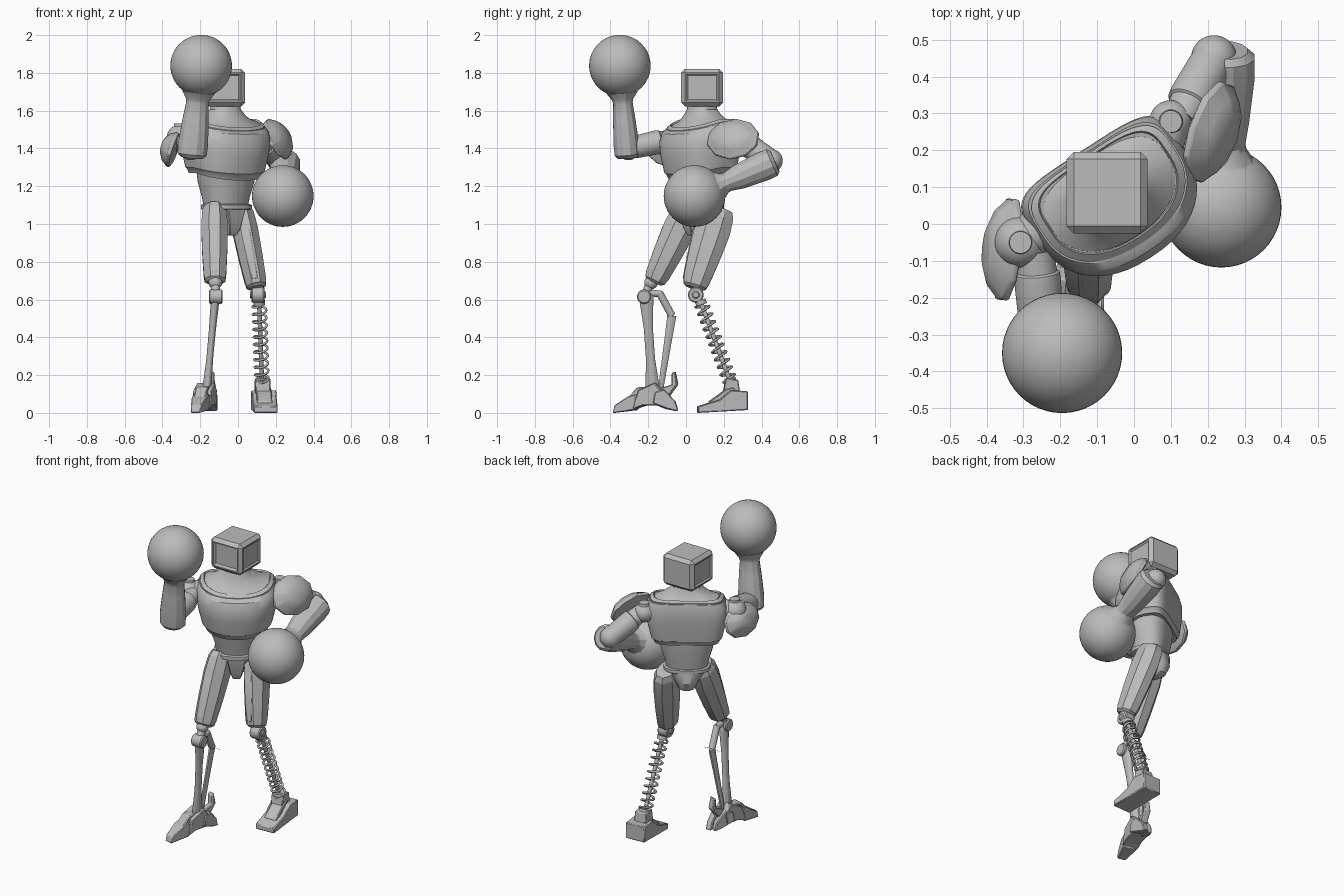
import bpy, bmesh, math
from mathutils import Vector, Matrix

cube = bpy.data.objects.get("Cube")
if cube:
    bpy.data.objects.remove(cube, do_unlink=True)

grey = bpy.data.materials.new("plain grey")
grey.use_nodes = True
grey.diffuse_color = (0.5, 0.5, 0.5, 1)
grey.node_tree.nodes["Principled BSDF"].inputs["Base Color"].default_value = (0.5, 0.5, 0.5, 1)


def finish(name, bm, bevel=0, angle=32):
    bmesh.ops.recalc_face_normals(bm, faces=bm.faces)
    mesh = bpy.data.meshes.new(name)
    bm.to_mesh(mesh)
    bm.free()
    mesh.materials.append(grey)
    ob = bpy.data.objects.new(name, mesh)
    bpy.context.collection.objects.link(ob)
    if bevel:
        mod = ob.modifiers.new("soft edges", 'BEVEL')
        mod.width, mod.segments = bevel, 1
    bpy.ops.object.select_all(action='DESELECT')
    ob.select_set(True)
    bpy.context.view_layer.objects.active = ob
    bpy.ops.object.shade_smooth_by_angle(angle=math.radians(angle))


def loft(name, rings, bevel=0, angle=32):
    """Skin closed rings of points and cap both ends."""
    bm = bmesh.new()
    loops = [[bm.verts.new(p) for p in ring] for ring in rings]
    n = len(loops[0])
    for a, b in zip(loops, loops[1:]):
        for i in range(n):
            j = (i + 1) % n
            bm.faces.new((a[i], a[j], b[j], b[i]))
    bm.faces.new(loops[0])
    bm.faces.new(loops[-1])
    finish(name, bm, bevel, angle)


def limb(name, a, b, profile, n=24, side=(1, 0, 0), bevel=0, angle=32):
    """Tube from a to b; profile rows are (share of length, radius along side, other radius)."""
    a, b = Vector(a), Vector(b)
    d = (b - a).normalized()
    s = Vector(side)
    s = (s - d * s.dot(d)).normalized()
    o = d.cross(s)
    rings = []
    for t, rs, ro in profile:
        c = a.lerp(b, t)
        rings.append([c + s * rs * math.cos(w) + o * ro * math.sin(w)
                      for w in (2 * math.pi * (i + 0.5) / n for i in range(n))])
    loft(name, rings, bevel, angle)


def rod(name, a, b, r0, r1=None, n=20, bevel=0):
    r1 = r0 if r1 is None else r1
    side = (1, 0, 0) if abs(b[0] - a[0]) < 0.05 else (0, 1, 0)
    limb(name, a, b, [(0, r0, r0), (1, r1, r1)], n, side, bevel)


def pin(name, c, r, half):
    """Short hinge cylinder lying along x."""
    rod(name, (c[0] - half, c[1], c[2]), (c[0] + half, c[1], c[2]), r, bevel=0.006)


def ball(name, c, r):
    bm = bmesh.new()
    bmesh.ops.create_uvsphere(bm, u_segments=48, v_segments=24, radius=r,
                              matrix=Matrix.Translation(c))
    finish(name, bm)


def prism(name, outline, half, origin, turn=0, toe_scale=1):
    """Side outline (y, z) given width; front points may narrow."""
    m = Matrix.Translation(origin) @ Matrix.Rotation(math.radians(turn), 4, 'Z')
    front = min(y for y, z in outline)
    rings = []
    for s in (-1, 1):
        rings.append([m @ Vector((s * half * (toe_scale if y < front + 0.05 else 1), y, z))
                      for y, z in outline])
    loft(name, rings, 0.005)


# Torso, neck and pelvis share one turned frame
body = Matrix.Translation((-0.065, 0.083, 0)) @ Matrix.Rotation(math.radians(33), 4, 'Z')


def turned(name, rows, front_power=2.3, back_power=2.3, n=48):
    """Rows are (height, half width, front depth, back depth, front dip)."""
    rings = []
    for z, hw, fr, bk, dip in rows:
        ring = []
        for i in range(n):
            w = 2 * math.pi * i / n
            c, s = math.cos(w), math.sin(w)
            power = back_power if s > 0 else front_power
            x = math.copysign(abs(c) ** (2 / power), c) * hw
            y = math.copysign(abs(s) ** (2 / power), s) * (bk if s > 0 else fr)
            ring.append(body @ Vector((x, y, z + (dip * s if s < 0 else 0))))
        rings.append(ring)
    loft(name, rings)


turned("chest", [(1.275, .16, .13, .10, .04), (1.27, .188, .16, .115, .04), (1.295, .2, .175, .122, .035),
                 (1.30, .207, .182, .127, .035), (1.38, .226, .203, .135, .02), (1.45, .236, .206, .139, .02),
                 (1.50, .232, .188, .137, .025), (1.535, .216, .165, .128, .045)], 2.3, 4.5)
turned("collar", [(1.50, .212, .16, .122, .045), (1.543, .212, .16, .124, .048), (1.556, .192, .142, .115, .045),
                  (1.545, .188, .138, .112, .045)], 2.3, 4)
turned("neck", [(1.51, .189, .139, .113, .04), (1.546, .186, .136, .11, .04), (1.56, .14, .108, .096, .025),
                (1.58, .108, .09, .084, .012), (1.605, .08, .075, .072, 0), (1.65, .072, .068, .065, 0)], 2.2, 3)
turned("waist", [(1.08, .118, .10, .085, 0), (1.14, .128, .112, .092, 0),
                 (1.22, .152, .135, .105, 0), (1.31, .165, .15, .11, .02)], 2.2, 2.6)
turned("belt", [(1.075, .125, .105, .09, 0), (1.08, .135, .115, .095, 0),
                (1.10, .135, .115, .095, 0), (1.105, .125, .105, .09, 0)], 2.6, 2.6)
turned("pelvis", [(.95, .03, .03, .05, 0), (.965, .05, .04, .08, 0),
                  (1.02, .075, .06, .105, 0), (1.08, .115, .09, .095, 0)], 2.2)

# Tapered plate at the front of the pelvis
loft("front_plate", [[body @ Vector(p) for p in ((-w, y, z), (w, y, z), (w, y + .04, z), (-w, y + .04, z))]
                     for w, y, z in ((.022, -.075, .94), (.035, -.095, .98), (.055, -.112, 1.08))], 0.004)

# Boxy head with chamfered edges, sunken screen and shallow side panels
bm = bmesh.new()
bmesh.ops.create_cube(bm, size=1, matrix=Matrix.Translation((-.073, .085, 1.722))
                      @ Matrix.Diagonal((.22, .222, .198, 1)))
bmesh.ops.bevel(bm, geom=bm.edges[:], offset=.02, segments=1, affect='EDGES')
bm.normal_update()
for f in [f for f in bm.faces if f.calc_area() > .02 and abs(f.normal.z) < .5 and f.normal.y < .5]:
    deep = .015 if f.normal.y < -.5 else .008
    bmesh.ops.inset_individual(bm, faces=[f], thickness=.01, depth=0)
    bmesh.ops.inset_individual(bm, faces=[f], thickness=.012, depth=-deep)
finish("head", bm, angle=12)

# Arms: shoulder, upper arm, forearm and round fist
ARMS = {
    "right": dict(shoulder=(-.308, -.05, 1.455), root=(-.268, -.07, 1.45), elbow=(-.25, -.305, 1.40),
                  low=(-.243, -.312, 1.37), fist=(-.195, -.35, 1.838), socket=(-.2, .02, 1.46), size=(.145, .10),
                  pad=(-.335, -.07, 1.395), out=(-.95, .1, .3), along=(.1, 1, 0), radius=.07, girth=1),
    "left": dict(shoulder=(.10, .278, 1.46), root=(.125, .28, 1.45), elbow=(.217, .45, 1.335),
                 low=(.25, .455, 1.325), fist=(.237, .045, 1.148), socket=(.06, .21, 1.46), size=(.145, .118),
                 pad=(.2, .252, 1.445), out=(.85, -.28, .45), along=(.33, .94, 0), radius=.058, girth=1.15),
}
for who, p in ARMS.items():
    ball(who + "_shoulder_ball", p["shoulder"], p["radius"])
    top = Vector(p["shoulder"])
    rod(who + "_shoulder_cap", top + Vector((0, 0, .04)), top + Vector((0, 0, p["radius"] + .006)), .034, .03)
    rod(who + "_shoulder_socket", p["socket"], p["shoulder"], .075, .055)
    limb(who + "_upper_arm", p["root"], p["elbow"],
         [(0, .05, .05), (.25, .055, .055), (.27, .062, .062), (.36, .064, .064), (.85, .06, .06),
          (1, .055, .055)], side=(0, 0, 1))
    ball(who + "_elbow", p["elbow"], .062)
    # Forearm runs to the fist and flares into it
    g = p["girth"]
    limb(who + "_forearm", p["low"], p["fist"],
         [(-.04, .06, .055 * g), (0, .08, .068 * g), (.12, .082, .07 * g), (.42, .07, .06 * g), (.58, .061, .053),
          (.62, .065, .058), (.70, .088, .085)], 12, side=(1, 0, 0), angle=25)
    ball(who + "_fist", p["fist"], .163)
    base = Vector(p["pad"])
    tip = base + Vector(p["out"]).normalized() * .07
    a, b = p["size"]
    limb(who + "_shoulder_pad", base, tip,
         [(-.1, a * .8, b * .8), (0, a, b), (.25, a, b), (.3, a * .95, b * .95),
          (.7, a * .75, b * .75), (1, a * .4, b * .4)], 10, p["along"], 0.004)

# Faceted thighs with a raised plate along the front
LEGS = {"right": ((-.125, .02, 1.09), (-.122, -.17, .69), .07, .094),
        "left": ((.015, .175, 1.08), (.10, .042, .66), .067, .104)}
for who, (hip, knee, w, dp) in LEGS.items():
    limb(who + "_thigh", hip, knee,
         [(0, w * .8, dp * .75), (.08, w, dp * .92), (.28, w * 1.08, dp), (.62, w * 1.02, dp * .88),
          (.9, w * .92, dp * .74), (.97, w * .84, dp * .64), (1, w * .6, dp * .45)], 8, (1, 0, 0), angle=15)
    shift = Vector((0, -dp * .33, -.01))
    limb(who + "_thigh_plate", Vector(hip) + shift, Vector(knee) + shift,
         [(.14, w * .5, dp * .5), (.3, w * .75, dp * .72), (.6, w * .7, dp * .6), (.88, w * .5, dp * .45)],
         8, (1, 0, 0), 0.004)

# Left shin: knee hinge, rod and coil spring
pin("left_knee", (.105, .052, .625), .042, .034)
pin("left_knee_pin", (.105, .052, .625), .02, .042)
start, end = Vector((.112, .075, .595)), Vector((.127, .24, .15))
rod("spring_rod", start, end, .012)
rod("spring_top_cup", start, start.lerp(end, .05), .03)
rod("spring_bottom_cup", start.lerp(end, .93), end, .034)
curve = bpy.data.curves.new("spring", 'CURVE')
curve.dimensions, curve.bevel_depth, curve.bevel_resolution = '3D', .0065, 1
line = curve.splines.new('POLY')
turns, steps = 10, 16
line.points.add(turns * steps)
axis = (end - start).normalized()
u = axis.cross(Vector((1, 0, 0))).normalized()
v = axis.cross(u)
for i, pt in enumerate(line.points):
    w = 2 * math.pi * i / steps
    pt.co = (*(start.lerp(end, .05 + .9 * i / (turns * steps)) + (u * math.cos(w) + v * math.sin(w)) * .036), 1)
curve.materials.append(grey)
spring = bpy.data.objects.new("spring", curve)
bpy.context.collection.objects.link(spring)

# Left foot: wedge, top step and ankle block
prism("left_foot", [(-.185, 0), (.08, .015), (.08, .115), (-.01, .12), (-.07, .07), (-.185, .035)], .065,
      (.137, .245, 0), 3, .98)
prism("left_foot_step", [(-.13, .04), (.02, .1), (.0, .135), (-.04, .125), (-.13, .06)], .04, (.135, .25, 0), 3)
prism("left_ankle", [(-.045, .1), (.045, .1), (.035, .175), (-.03, .185)], .04, (.13, .24, 0), 3)

# Right shin: double hinge, front strut and jointed rear strut
ball("right_knee", (-.12, -.185, .69), .036)
rod("right_knee_link", (-.12, -.185, .69), (-.118, -.222, .615), .024)
pin("right_shin_hinge", (-.118, -.222, .615), .038, .036)
limb("right_shin", (-.118, -.212, .63), (-.167, -.175, .1),
     [(0, .026, .042), (.1, .024, .038), (.35, .02, .026), (.65, .019, .026), (.85, .024, .036),
      (1, .028, .045)], 8, (1, 0, 0), 0.004)
elbow = (-.13, -.075, .515)
rod("rear_strut_top", (-.118, -.2, .635), (-.12, -.13, .63), .018)
rod("rear_strut_link", (-.12, -.14, .635), elbow, .02)
pin("rear_strut_hinge", elbow, .034, .022)
limb("rear_strut", elbow, (-.165, -.135, .12),
     [(0, .015, .026), (.3, .014, .022), (1, .013, .015)], 8, (1, 0, 0))

# Right foot: segmented toe, ankle, heel claws and rear spur
spot, yaw = (-.168, -.155, 0), -14
prism("right_toe", [(-.235, 0), (-.11, .015), (-.10, .1), (-.15, .085), (-.225, .04)], .045, spot, yaw, .6)
prism("right_toe_ridge", [(-.18, .05), (-.06, .06), (-.04, .14), (-.10, .135)], .032, spot, yaw)
prism("right_arch", [(-.12, .02), (-.06, .04), (.03, .04), (.04, .11), (.0, .16), (-.09, .12)], .05, spot, yaw)
for s in (-1, 1):
    prism("right_heel_claw", [(-.02, .05), (.06, .02), (.115, .01), (.10, .06), (.04, .125), (-.01, .11)], .02,
          (spot[0] + s * .036, spot[1], 0), yaw + s * 12)
prism("right_heel_spur", [(.02, .08), (.07, .09), (.115, .15), (.10, .22), (.085, .21), (.085, .15), (.02, .13)],
      .02, spot, yaw)
